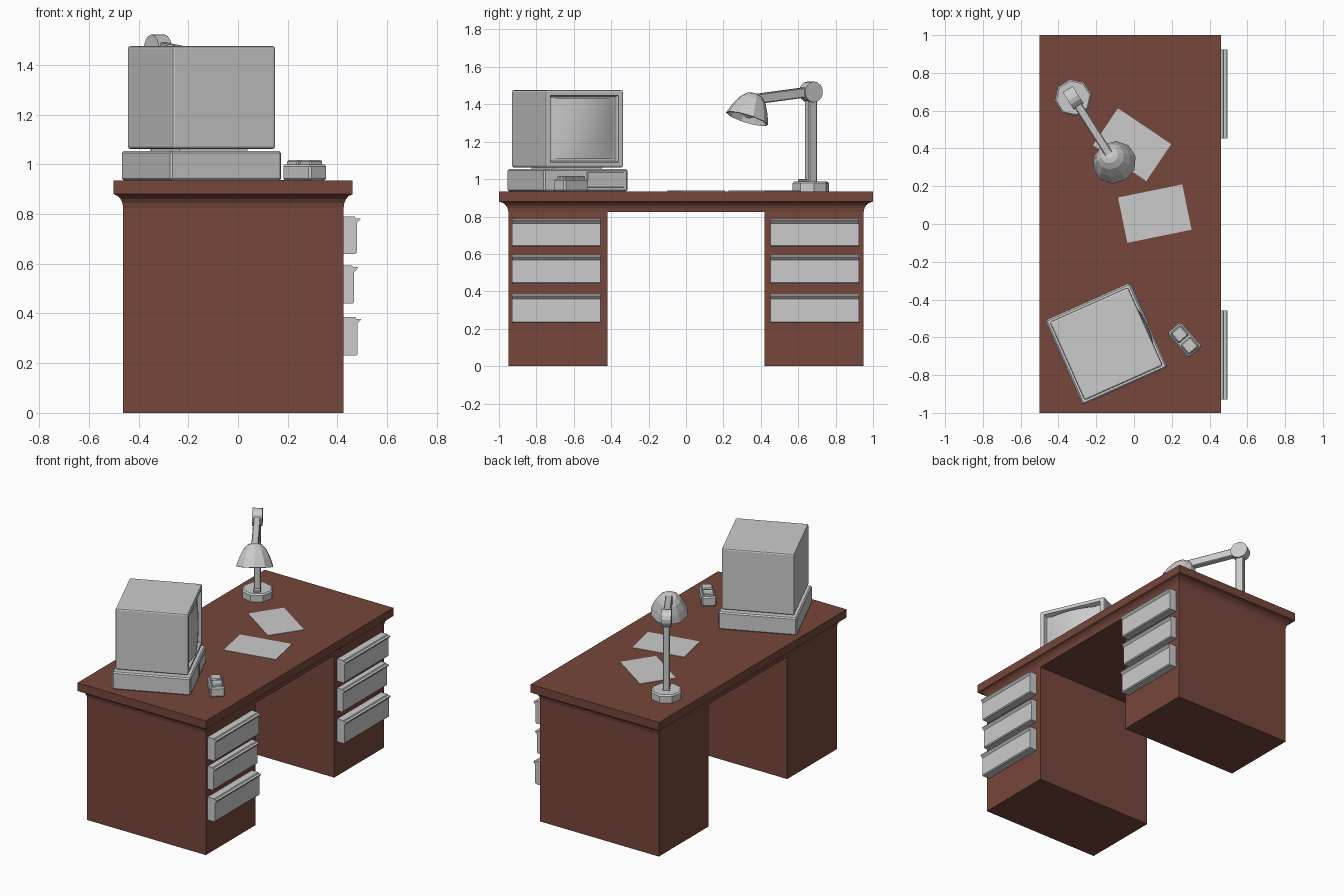
import bpy, bmesh
from math import radians, sin, cos, pi
from mathutils import Vector, Matrix

if "Cube" in bpy.data.objects:
    bpy.data.objects.remove(bpy.data.objects["Cube"])

brown = bpy.data.materials.new("brown_wood")
brown.diffuse_color = (0.18, 0.062, 0.043, 1)
brown.use_nodes = True
brown.node_tree.nodes["Principled BSDF"].inputs["Base Color"].default_value = brown.diffuse_color


def finish(bm, name, loc=(0, 0, 0), rot=0, mat=None, bevel=0, fix=True, segs=1):
    if fix:
        bmesh.ops.recalc_face_normals(bm, faces=bm.faces)
    me = bpy.data.meshes.new(name)
    bm.to_mesh(me)
    bm.free()
    ob = bpy.data.objects.new(name, me)
    bpy.context.collection.objects.link(ob)
    ob.location = loc
    ob.rotation_euler.z = radians(rot)
    if mat:
        me.materials.append(mat)
    if bevel:
        m = ob.modifiers.new("bevel", 'BEVEL')
        m.width, m.segments = bevel, segs
    return ob


def add_box(bm, lo, hi):
    lo, hi = Vector(lo), Vector(hi)
    m = Matrix.Translation((lo + hi) / 2) @ Matrix.Diagonal((*(hi - lo), 1))
    return bmesh.ops.create_cube(bm, size=1, matrix=m)['verts']


def box(name, lo, hi, **kw):
    bm = bmesh.new()
    add_box(bm, lo, hi)
    return finish(bm, name, **kw)


def loft(bm, rings, caps=True):
    vs = [[bm.verts.new(p) for p in r] for r in rings]
    n = len(vs[0])
    for a, b in zip(vs, vs[1:]):
        for i in range(n):
            bm.faces.new((a[i], a[(i + 1) % n], b[(i + 1) % n], b[i]))
    if caps:
        bm.faces.new(vs[0][::-1])
        bm.faces.new(vs[-1])
    return vs


def circle(r, z, n, turn=0):
    return [(r * cos(2 * pi * i / n + turn), r * sin(2 * pi * i / n + turn), z) for i in range(n)]


# Desk top with a cove moulding under the slab
bm = bmesh.new()
prof = [(0, .825), (.003, .845), (.010, .86), (.022, .873), (.038, .88), (.038, .935)]
rings = []
for o, z in prof:
    ox, oy = o, o * 0.05 / 0.038
    x0, x1, y1 = -0.462 - ox, 0.425 + ox * 0.95, 0.95 + oy
    rings.append([(x0, -y1, z), (x1, -y1, z), (x1, y1, z), (x0, y1, z)])
loft(bm, rings)
finish(bm, "desk_top", mat=brown)

# Pedestals, open knee space between
for side, y0, y1 in (("left", -.95, -.42), ("right", .42, .95)):
    box("pedestal_" + side, (-.462, y0, 0), (.425, y1, .825), mat=brown)

# Drawer fronts with a projecting finger lip along the top
for side, y0 in (("left", -.93), ("right", .452)):
    for label, z0, z1, x in (("top", .64, .79, .478), ("middle", .44, .593, .467), ("bottom", .23, .385, .48)):
        sec = [(.424, z0), (x - .006, z0), (x, z0 + .006), (x, z1 - .026), (x + .014, z1 - .012),
               (x + .014, z1 - .007), (x - .004, z1 - .007), (x - .008, z1), (.424, z1)]
        bm = bmesh.new()
        loft(bm, [[(px, y, pz) for px, pz in sec] for y in (y0, y0 + .472)])
        finish(bm, f"drawer_{label}_{side}")

# Computer case, bay panel and neck (local +x is the front)
PC = dict(loc=(-.147, -.634, 0), rot=24)
box("computer_case", (-.245, -.245, .935), (.245, .245, 1.053), bevel=.008, **PC)
box("case_bay_panel", (.24, .005, .955), (.25, .222, 1.038), bevel=.003, **PC)
box("monitor_neck", (-.16, -.14, 1.045), (.14, .14, 1.075), **PC)

# Monitor shell with a recessed screen opening
bm = bmesh.new()
add_box(bm, (-.227, -.227, 1.062), (.227, .227, 1.476))
bmesh.ops.bevel(bm, geom=bm.edges[:], offset=.01, segments=2, profile=.5, affect='EDGES')
bm.normal_update()
front = max(bm.faces, key=lambda f: f.calc_center_median().x + f.calc_area())
bmesh.ops.inset_region(bm, faces=[front], thickness=.025)
bmesh.ops.inset_region(bm, faces=[front], thickness=.012, depth=-.03)
finish(bm, "monitor_shell", fix=False, **PC)

# Bulging picture tube
bm = bmesh.new()
bmesh.ops.create_grid(bm, x_segments=12, y_segments=12, size=1)
for v in bm.verts:
    u, w = v.co.x, v.co.y
    v.co = (.198 + .042 * (1 - u * u) * (1 - .25 * w * w), u * .181, 1.269 + w * .161)
scr = finish(bm, "monitor_screen", fix=False, **PC)
for p in scr.data.polygons:
    p.use_smooth = True

# Mouse with two square buttons
MS = dict(loc=(.268, -.614, 0), rot=-49)
box("mouse_body", (-.086, -.046, .935), (.086, .046, 1.0), bevel=.008, **MS)
for i, y in enumerate((-.04, .04)):
    box(f"mouse_button_{i + 1}", (y - .034, -.034, .99), (y + .034, .034, 1.017), bevel=.006, **MS)

# Papers
for i, (x, y, a, w, h) in enumerate(((-.01, .42, -34, .34, .236), (.11, .055, 11.5, .347, .245))):
    box(f"paper_{i + 1}", (-w / 2, -h / 2, .934), (w / 2, h / 2, .938), loc=(x, y, 0), rot=a)

# Lamp, local +x points along the arm
LP = dict(loc=(-.322, .668, 0), rot=-57.5)
bm = bmesh.new()
loft(bm, [circle(r, z, 8, pi / 8) for r, z in ((.099, .935), (.099, .978), (.09, .987))])
finish(bm, "lamp_base", **LP)
box("lamp_switch", (.035, -.022, .98), (.07, .022, 1.0), bevel=.004, **LP)
box("lamp_post", (-.026, -.022, .98), (.026, .022, 1.47), bevel=.005, **LP)
bm = bmesh.new()
bmesh.ops.create_cone(bm, segments=14, radius1=.056, radius2=.056, depth=.062, cap_ends=True,
                      matrix=Matrix.Translation((0, 0, 1.466)) @ Matrix.Rotation(pi / 2, 4, 'X'))
finish(bm, "lamp_joint", **LP)
bm = bmesh.new()
loft(bm, [[(x, -.022, z - .027), (x, .022, z - .027), (x, .022, z + .027), (x, -.022, z + .027)]
          for x, z in ((0, 1.468), (.375, 1.425))])
finish(bm, "lamp_arm", bevel=.005, **LP)

# Bell shade, tilted away from the post, and its bulb
tilt = Matrix.Translation((.405, 0, 1.323)) @ Matrix.Rotation(radians(-20), 4, 'Y')
bm = bmesh.new()
vs = loft(bm, [circle(r, z, 10) for r, z in ((.118, 0), (.098, .055), (.072, .105), (.045, .132), (.018, .142))], False)
bm.faces.new(vs[-1])
bm.transform(tilt)
shade = finish(bm, "lamp_shade", **LP)
m = shade.modifiers.new("thickness", 'SOLIDIFY')
m.thickness = .006
bm = bmesh.new()
bmesh.ops.create_uvsphere(bm, u_segments=12, v_segments=8, radius=.036, matrix=Matrix.Translation((0, 0, .04)))
bmesh.ops.create_cone(bm, segments=10, radius1=.024, radius2=.024, depth=.07, cap_ends=True,
                      matrix=Matrix.Translation((0, 0, .095)))
bm.transform(tilt)
finish(bm, "lamp_bulb", **LP)
